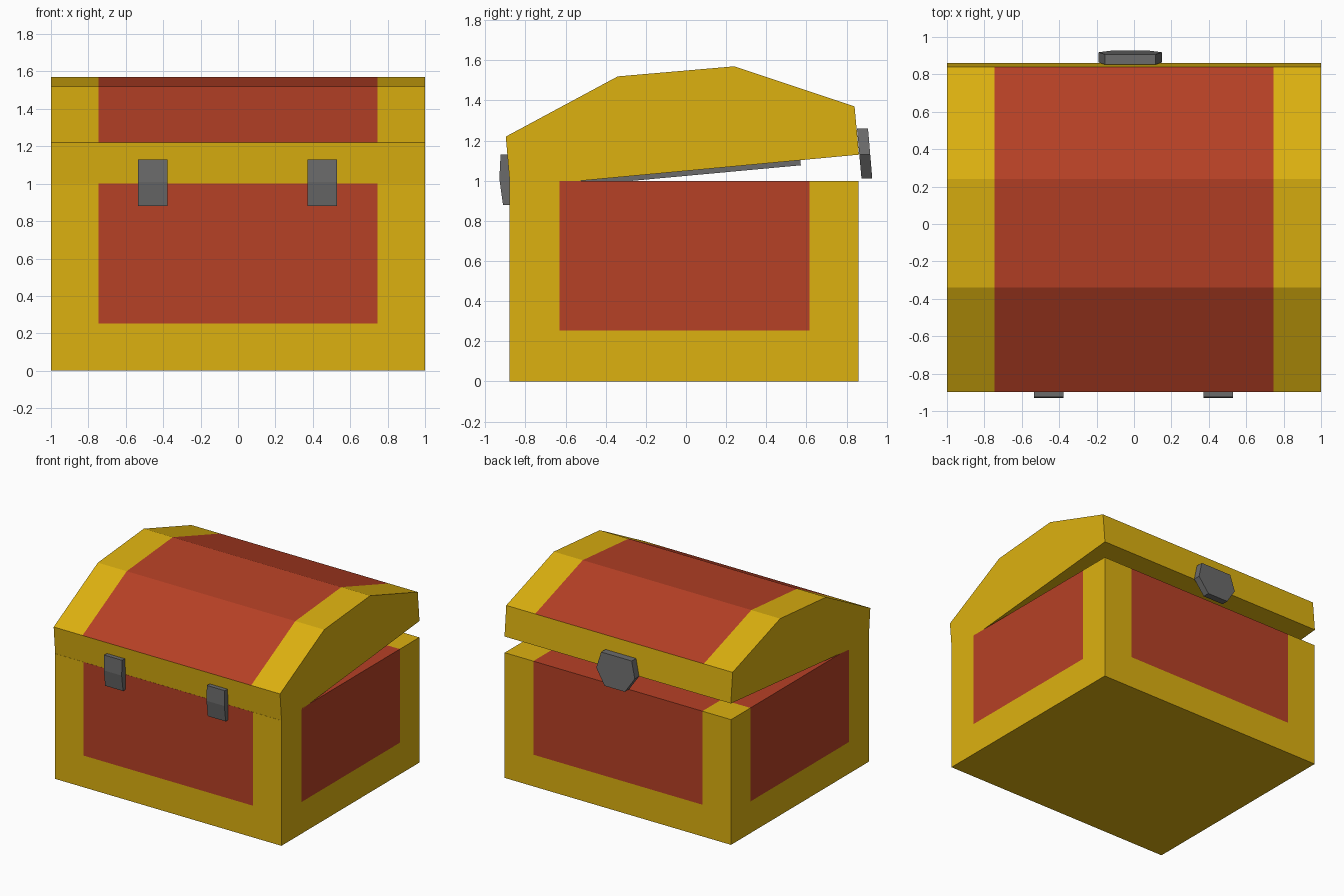
import bpy, bmesh

if "Cube" in bpy.data.objects:
    bpy.data.objects.remove(bpy.data.objects["Cube"])


def material(name, rgb):
    m = bpy.data.materials.new(name)
    m.diffuse_color = (*rgb, 1)
    m.use_nodes = True
    m.node_tree.nodes["Principled BSDF"].inputs["Base Color"].default_value = m.diffuse_color
    return m


GOLD = material("gold", (0.72, 0.44, 0.005))
RED = material("red", (0.47, 0.052, 0.019))
GREY = material("dark grey", (0.145, 0.145, 0.145))


def prism(name, low, high, mats, cuts=(), rule=None):
    """Join two matching end outlines; cut along planes; colour faces by rule."""
    bm = bmesh.new()
    a = [bm.verts.new(p) for p in low]
    b = [bm.verts.new(p) for p in high]
    n = len(a)
    bm.faces.new(a)
    bm.faces.new(b[::-1])
    for i in range(n):
        j = (i + 1) % n
        bm.faces.new((a[j], a[i], b[i], b[j]))
    for axis, pos in cuts:
        co, no = [0, 0, 0], [0, 0, 0]
        co[axis], no[axis] = pos, 1
        bmesh.ops.bisect_plane(bm, geom=bm.verts[:] + bm.edges[:] + bm.faces[:],
                               plane_co=co, plane_no=no)
    bmesh.ops.recalc_face_normals(bm, faces=bm.faces[:])
    if rule:
        for f in bm.faces:
            f.material_index = int(rule(f.calc_center_median(), f.normal))
    me = bpy.data.meshes.new(name)
    bm.to_mesh(me)
    bm.free()
    for m in mats:
        me.materials.append(m)
    ob = bpy.data.objects.new(name, me)
    bpy.context.collection.objects.link(ob)
    return ob


def x_prism(name, profile, x0, x1, mats, **kw):
    """Extrude a (y, z) profile along x."""
    return prism(name, [(x0, y, z) for y, z in profile],
                 [(x1, y, z) for y, z in profile], mats, **kw)


# chest body: gold frame with red panels running up to the rim
x_prism("chest_body", [(-0.88, 0), (0.86, 0), (0.86, 1), (-0.88, 1)], -1, 1, [GOLD, RED],
        cuts=[(0, -0.747), (0, 0.747), (1, -0.63), (1, 0.615), (2, 0.253)],
        rule=lambda c, n: c.z > 0.253 and n.z > -0.5
        and (abs(c.x) < 0.747 or -0.63 < c.y < 0.615))

# faceted lid, tilted open towards the back, with a red band over its top
x_prism("lid", [(-0.876, 0.967), (0.862, 1.13), (0.84, 1.37), (0.24, 1.57),
                (-0.34, 1.52), (-0.898, 1.22)], -1, 1, [GOLD, RED],
        cuts=[(0, -0.745), (0, 0.745)],
        rule=lambda c, n: abs(c.x) < 0.745 and n.z > 0.2)

# plate under the lid
x_prism("lid_lining", [(-0.59, 0.97), (0.572, 1.077), (0.57, 1.105), (-0.59, 0.998)],
        -0.72, 0.72, [GREY])

# bent front hinges
for side, x in (("left", -0.456), ("right", 0.451)):
    x_prism("hinge_" + side, [(-0.875, 0.88), (-0.912, 0.88), (-0.93, 1.01),
                              (-0.924, 1.13), (-0.885, 1.13)], x - 0.079, x + 0.079, [GREY])

# six-sided clasp on the back of the lid, leaning with it
hexagon = [(-0.155, 1.26), (0.115, 1.26), (0.15, 1.13), (0.07, 1.01), (-0.11, 1.01), (-0.19, 1.13)]
prism("clasp", [(x, 0.852 + (1.26 - z) * 0.09, z) for x, z in hexagon],
      [(x, 0.907 + (1.26 - z) * 0.085, z) for x, z in hexagon], [GREY])
